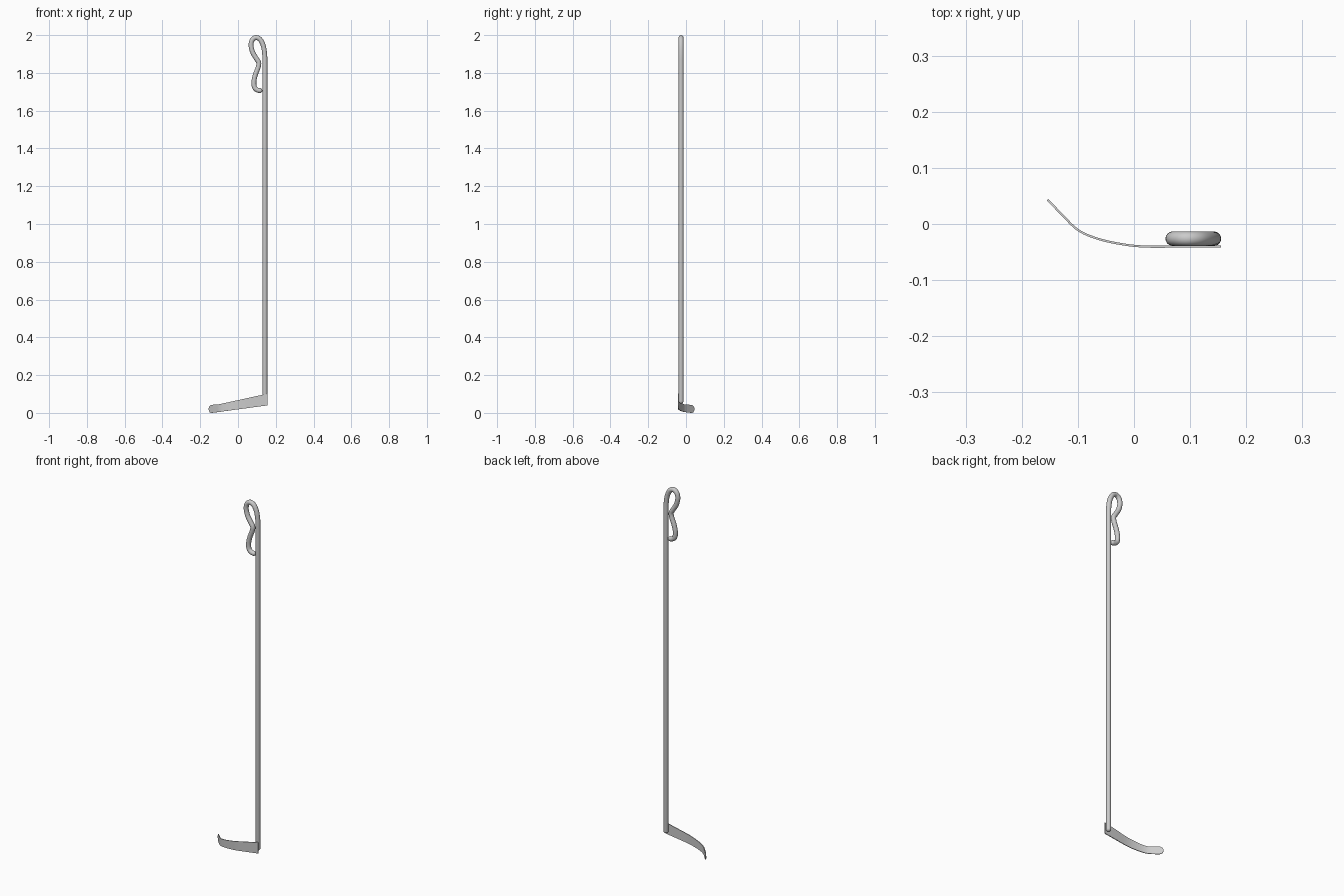
import bpy, bmesh, math
from mathutils import Vector

if "Cube" in bpy.data.objects:
    bpy.data.objects.remove(bpy.data.objects["Cube"])


def spline(pts, n):
    # Catmull-Rom through the control points
    pts = [Vector(p) for p in pts]
    p = [2 * pts[0] - pts[1]] + pts + [2 * pts[-1] - pts[-2]]
    out = []
    for i in range(1, len(p) - 2):
        a, b, c, d = p[i - 1:i + 3]
        for k in range(n):
            t = k / n
            out.append(0.5 * (2 * b + (c - a) * t + (2 * a - 5 * b + 4 * c - d) * t * t
                              + (3 * b - a - 3 * c + d) * t ** 3))
    return out + [pts[-1]]


def finish(bm, name):
    bmesh.ops.recalc_face_normals(bm, faces=bm.faces)
    me = bpy.data.meshes.new(name)
    bm.to_mesh(me)
    bm.free()
    ob = bpy.data.objects.new(name, me)
    bpy.context.collection.objects.link(ob)
    bpy.ops.object.select_all(action='DESELECT')
    ob.select_set(True)
    bpy.context.view_layer.objects.active = ob
    bpy.ops.object.shade_smooth_by_angle(angle=math.radians(40))
    return ob


# Rod with a looped handle: round bar swept along a path in the xz plane
R, Y, SIDES = 0.0128, -0.0262, 24
loop = [(0.1425, 1.84), (0.1415, 1.895), (0.134, 1.943), (0.117, 1.977), (0.094, 1.987),
        (0.075, 1.973), (0.069, 1.945), (0.078, 1.908), (0.097, 1.876), (0.110, 1.853),
        (0.106, 1.827), (0.092, 1.790), (0.084, 1.752), (0.088, 1.722), (0.103, 1.709),
        (0.116, 1.706)]
path = [Vector((0.1425, 0.062))] + spline(loop, 5)
rings = [(p, R) for p in path]


def dome(p, direction):
    # rings of a rounded bar end
    return [(p + direction * R * math.sin(a), max(R * math.cos(a), 0.0008))
            for a in (math.radians(d) for d in (20, 40, 60, 75, 88))]


start = (path[0] - path[1]).normalized()
end = (path[-1] - path[-2]).normalized()
rings = dome(path[0], start)[::-1] + rings + dome(path[-1], end)
bm = bmesh.new()
prev = first = None
for i, (c, r) in enumerate(rings):
    t = (rings[min(i + 1, len(rings) - 1)][0] - rings[max(i - 1, 0)][0]).normalized()
    n = Vector((-t.y, t.x))
    ring = []
    for k in range(SIDES):
        a = 2 * math.pi * k / SIDES
        q = c + n * r * math.cos(a)
        ring.append(bm.verts.new((q.x, Y + r * math.sin(a), q.y)))
    if prev:
        for k in range(SIDES):
            j = (k + 1) % SIDES
            bm.faces.new((prev[k], prev[j], ring[j], ring[k]))
    else:
        first = ring
    prev = ring
bm.faces.new(first)
bm.faces.new(prev)
finish(bm, "looped_rod")

# Curved flat blade: plan curve with tapering height and a rounded tip
plan = [(0.155, -0.0403), (0.08, -0.0403), (0.015, -0.0400), (-0.03, -0.0345), (-0.07, -0.0245),
        (-0.10, -0.0105), (-0.125, 0.013), (-0.154, 0.0435)]
line = spline(plan, 6)
tip, back = line[-1], (line[-2] - line[-1]).normalized()
TR = 0.022
body = [p for p in line if (p - tip).length > TR]
ends = [tip + back * TR * (1 - math.sin(math.radians(a))) for a in (0, 20, 38, 54, 68, 80, 87)]


def height(x):
    # bottom and top edge of the blade
    low = 0.004 + (x + 0.15) / 0.305 * 0.041
    if x < -0.10:
        high = 0.047 + (x + 0.15) * 0.08
    else:
        high = 0.051 + (x + 0.10) / 0.255 * 0.056
    return low, high


bm = bmesh.new()
T, prev = 0.0019, None
stations = body + ends
for i, p in enumerate(stations):
    t = (stations[min(i + 1, len(stations) - 1)] - stations[max(i - 1, 0)]).normalized()
    n = Vector((-t.y, t.x)) * T
    low, high = height(p.x)
    d = min((p - tip).length, TR)
    f = math.sqrt(max(TR * TR - (TR - d) ** 2, 0)) / TR
    mid, half = (low + high) / 2, (high - low) / 2 * f
    q = [bm.verts.new((p.x + s * n.x, p.y + s * n.y, mid + v * half))
         for s, v in ((1, -1), (1, 1), (-1, 1), (-1, -1))]
    if prev:
        for k in range(4):
            j = (k + 1) % 4
            bm.faces.new((prev[k], prev[j], q[j], q[k]))
    else:
        bm.faces.new(q)
    prev = q
bm.faces.new(prev)
bmesh.ops.translate(bm, verts=bm.verts, vec=(0, 0, -min(v.co.z for v in bm.verts)))
finish(bm, "curved_blade")
